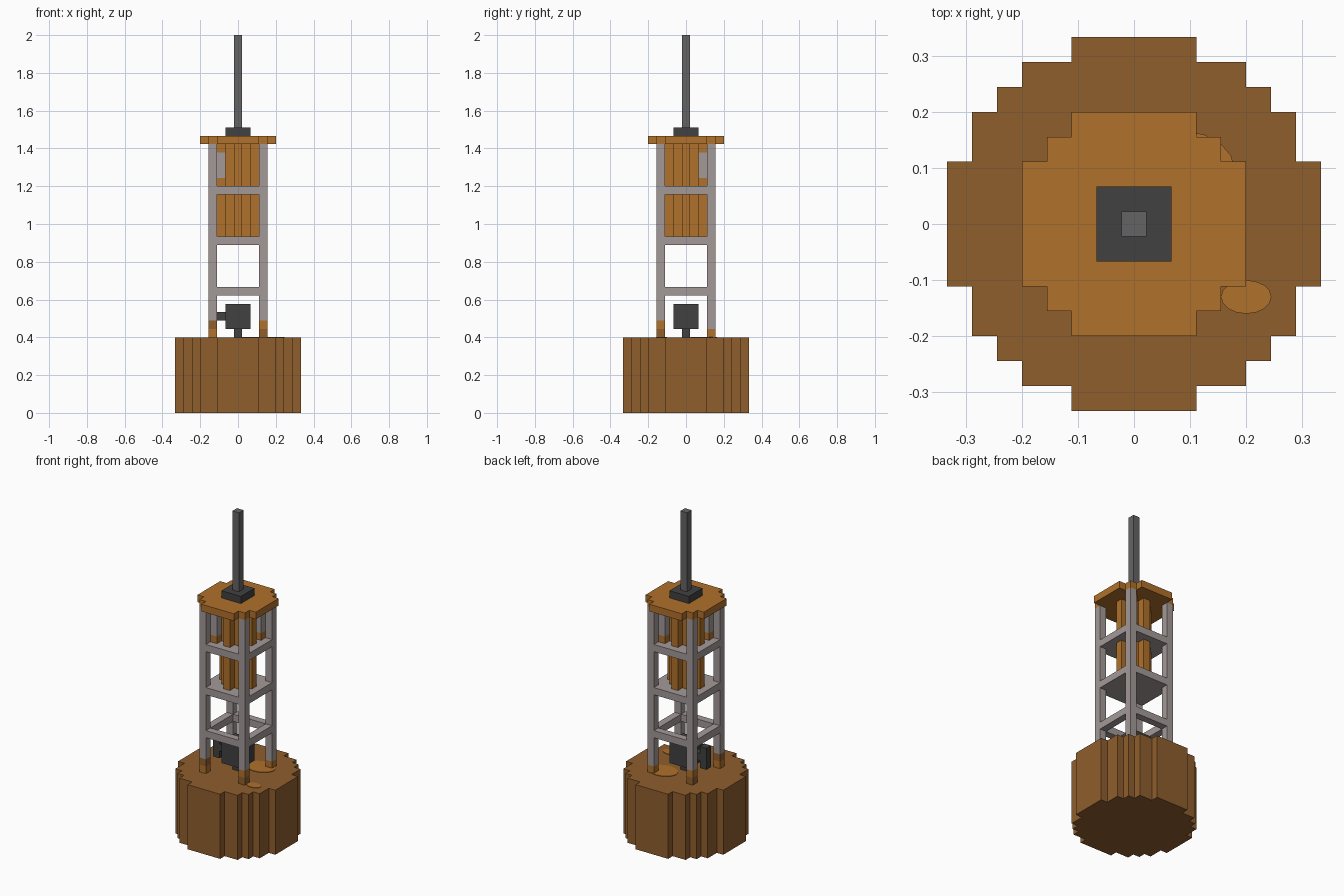
import bpy
import bmesh
from mathutils import Matrix, Vector

U = 2 / 45  # edge of one building block

cube = bpy.data.objects.get("Cube")
if cube:
    bpy.data.objects.remove(cube, do_unlink=True)


def material(name, rgb):
    linear = [((c / 255 + 0.055) / 1.055) ** 2.4 for c in rgb] + [1]
    m = bpy.data.materials.new(name)
    m.use_nodes = True
    m.diffuse_color = linear
    m.node_tree.nodes["Principled BSDF"].inputs["Base Color"].default_value = linear
    return m


BROWN = material("dark brown", (143, 94, 45))
RUST = material("rust orange", (176, 113, 43))
GREY = material("warm grey", (163, 154, 152))
DARK = material("charcoal", (65, 65, 65))
STEEL = material("steel grey", (100, 100, 100))


def finish(name, bm, mat):
    bmesh.ops.recalc_face_normals(bm, faces=bm.faces)
    mesh = bpy.data.meshes.new(name)
    bm.to_mesh(mesh)
    bm.free()
    mesh.materials.append(mat)
    ob = bpy.data.objects.new(name, mesh)
    bpy.context.collection.objects.link(ob)
    return ob


def box(name, mat, x, y, z):
    """Box from ranges given in blocks."""
    bm = bmesh.new()
    spans = (x, y, z)
    centre = Vector([(a + b) / 2 * U for a, b in spans])
    size = [(b - a) * U for a, b in spans]
    bmesh.ops.create_cube(bm, size=1, matrix=Matrix.Translation(centre) @ Matrix.Diagonal((*size, 1)))
    return finish(name, bm, mat)


def stepped_drum(name, mat, steps, z):
    """Blocky round prism; steps are the outer corners of one quarter."""
    quarter = []
    for i, (x, y) in enumerate(steps):
        if i:
            quarter.append((x, steps[i - 1][1]))
        quarter.append((x, y))
    outline = []
    for turn in range(4):
        outline += quarter
        quarter = [(-y, x) for x, y in quarter]
    bm = bmesh.new()
    base = bm.faces.new([bm.verts.new((x * U, y * U, z[0] * U)) for x, y in outline])
    top = bmesh.ops.extrude_face_region(bm, geom=[base], use_keep_orig=True)
    verts = [g for g in top["geom"] if isinstance(g, bmesh.types.BMVert)]
    bmesh.ops.translate(bm, verts=verts, vec=(0, 0, (z[1] - z[0]) * U))
    return finish(name, bm, mat)


def patch(name, x, y, rx, ry):
    """Thin stain lying on the base."""
    bm = bmesh.new()
    place = Matrix.Translation((x, y, 9 * U)) @ Matrix.Diagonal((rx, ry, 1, 1))
    bmesh.ops.create_cone(bm, cap_ends=True, segments=16, radius1=1, radius2=1, depth=0.006, matrix=place)
    return finish(name, bm, RUST)


# Float base and its stains
stepped_drum("float_base", BROWN, [(7.5, 2.5), (6.5, 4.5), (5.5, 5.5), (4.5, 6.5), (2.5, 7.5)], (0, 9))
patch("small_stain", 0.2, -0.13, 0.045, 0.03)
patch("large_stain", 0.09, 0.095, 0.09, 0.07)

# Four legs with rusted feet, listed from the ground up
feet = {(1, -1): ("front_left", [BROWN, RUST]), (-1, -1): ("front_right", [RUST, BROWN]),
        (1, 1): ("back_left", [RUST]), (-1, 1): ("back_right", [BROWN, RUST])}
for (sx, sy), (label, colours) in feet.items():
    x = sorted((2.5 * sx, 3.5 * sx))
    y = sorted((2.5 * sy, 3.5 * sy))
    for i, mat in enumerate(colours):
        box(f"{label}_foot_{i + 1}", mat, x, y, (9 + i, 10 + i))
    box(f"{label}_leg", GREY, x, y, (9 + len(colours), 32))

# Cross bars at three levels; the upper two carry floors
for level, z in enumerate((14, 20, 26)):
    for side, s in (("minus", -1), ("plus", 1)):
        edge = sorted((2.5 * s, 3.5 * s))
        box(f"bar_x_{side}_{level}", GREY, (-2.5, 2.5), edge, (z, z + 1))
        box(f"bar_y_{side}_{level}", GREY, edge, (-2.5, 2.5), (z, z + 1))
    if level:
        box(f"floor_{level}", GREY, (-2.5, 2.5), (-2.5, 2.5), (z, z + 1))

# Two tanks between the floors and the roof
tank = [(2.5, 0.5), (1.5, 1.5), (0.5, 2.5)]
stepped_drum("lower_tank", RUST, tank, (21, 26))
stepped_drum("upper_tank", RUST, tank, (27, 32))

# Corner pipes with rusted ends beside the upper tank
for label, s in (("front_pipe", -1), ("back_pipe", 1)):
    span = sorted((1.5 * s, 2.5 * s))
    box(label, GREY, span, span, (28, 31))
    box(label + "_lower_end", RUST, span, span, (27, 28))
    box(label + "_upper_end", RUST, span, span, (31, 32))

# Machine on the base with a side arm and plate
box("machine_stem", DARK, (-0.5, 0.5), (-0.5, 0.5), (9, 10))
box("machine_box", DARK, (-1.5, 1.5), (-1.5, 1.5), (10, 13))
box("machine_arm", DARK, (-2.5, -1.5), (-0.5, 0.5), (11, 12))
box("machine_handle", DARK, (-3.5, -2.5), (-0.5, 0.5), (10, 13))

# Roof, mast mount and mast
stepped_drum("roof", RUST, [(4.5, 2.5), (3.5, 3.5), (2.5, 4.5)], (32, 33))
box("mast_mount", DARK, (-1.5, 1.5), (-1.5, 1.5), (33, 34))
box("mast", STEEL, (-0.5, 0.5), (-0.5, 0.5), (34, 45))
